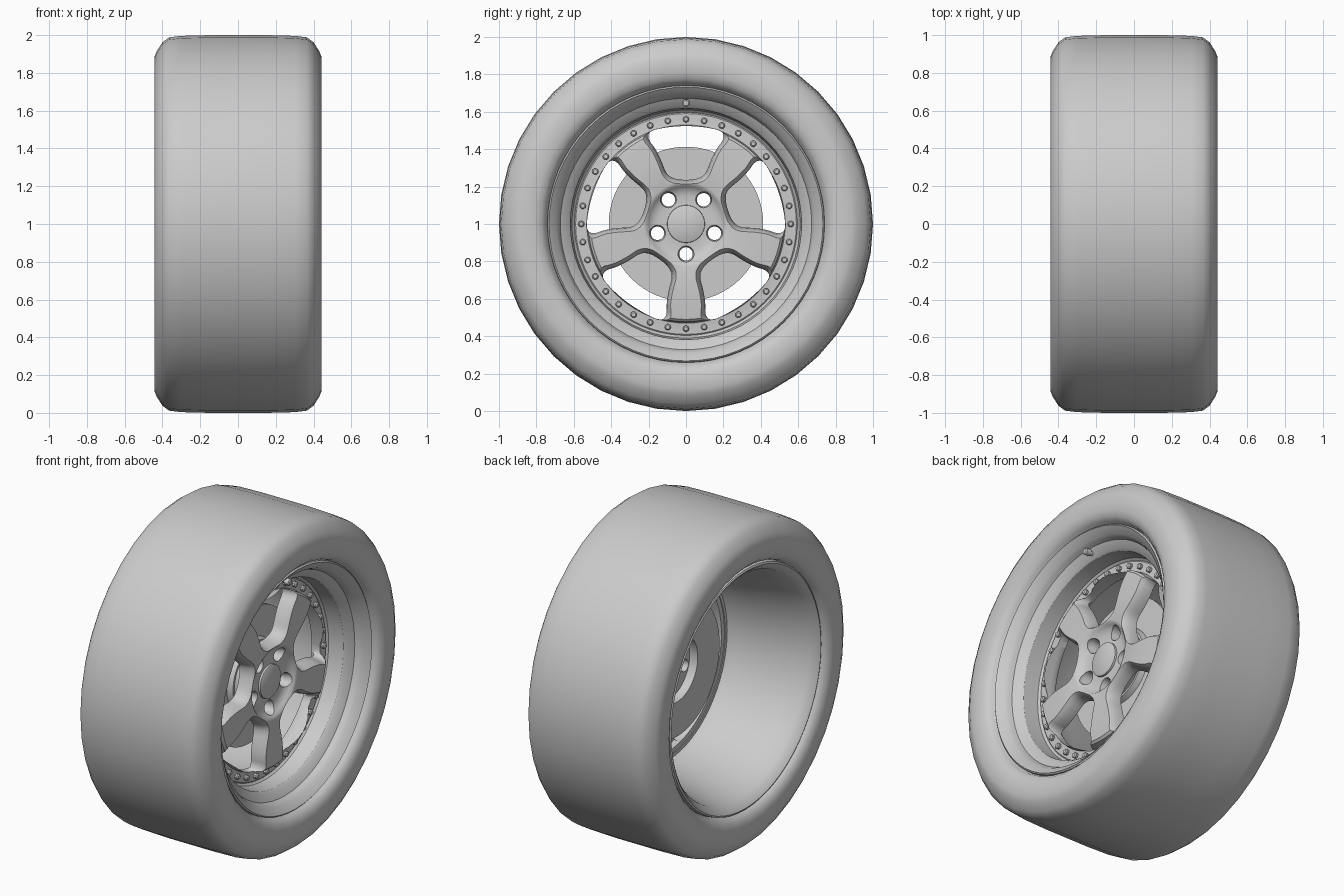
import bpy, bmesh, math
from math import sin, cos, pi, radians

if "Cube" in bpy.data.objects:
    bpy.data.objects.remove(bpy.data.objects["Cube"])

CENTRE = (0, 0, 1)


def make(name, bm, angle=30):
    bmesh.ops.remove_doubles(bm, verts=bm.verts, dist=1e-5)
    bmesh.ops.recalc_face_normals(bm, faces=bm.faces)
    me = bpy.data.meshes.new(name)
    bm.to_mesh(me)
    bm.free()
    ob = bpy.data.objects.new(name, me)
    ob.location = CENTRE
    bpy.context.collection.objects.link(ob)
    if angle:
        smooth(ob, angle)
    return ob


def smooth(ob, angle):
    bpy.ops.object.select_all(action='DESELECT')
    ob.select_set(True)
    bpy.context.view_layer.objects.active = ob
    bpy.ops.object.shade_smooth_by_angle(angle=radians(angle))


def loft(bm, rings, close=False, caps=False):
    loops = [[bm.verts.new(p) for p in ring] for ring in rings]
    n = len(loops[0])
    pairs = list(zip(loops, loops[1:])) + ([(loops[-1], loops[0])] if close else [])
    for a, b in pairs:
        for i in range(n):
            j = (i + 1) % n
            bm.faces.new((a[i], a[j], b[j], b[i]))
    if caps:
        bm.faces.new(loops[0])
        bm.faces.new(loops[-1])


def circle(x, r, n, cy=0.0, cz=0.0):
    return [(x, cy + r * cos(2 * pi * i / n), cz + r * sin(2 * pi * i / n)) for i in range(n)]


def revolve(name, profile, n, angle=30):
    """Spin an (x, radius) profile around the x axis."""
    bm = bmesh.new()
    axis = profile[0][1] == 0
    prof = [(x, max(r, 1e-7)) for x, r in profile]
    loft(bm, [circle(x, r, n) for x, r in prof], close=not axis)
    return make(name, bm, angle)


# Tyre: mirrored half profile, hollow inside
outer = [(0.35, 0.715), (0.375, 0.742), (0.405, 0.752), (0.428, 0.775), (0.44, 0.81),
         (0.442, 0.885), (0.43, 0.915), (0.40, 0.962), (0.365, 0.988), (0.30, 0.996), (0.15, 1.0)]
tyre = outer + [(-x, r) for x, r in reversed(outer)]
revolve("tire", tyre, 40, 50)

# Rim: stepped front lip, drop centre and tapered rear barrel
rim = [(0.37, 0.742), (0.393, 0.74), (0.40, 0.732), (0.392, 0.724), (0.365, 0.69), (0.345, 0.68),
       (0.325, 0.672), (0.30, 0.63), (0.285, 0.618), (0.19, 0.61), (0.17, 0.59),
       (0.17, 0.56), (0.125, 0.56), (0.125, 0.58), (0.10, 0.592), (-0.05, 0.615),
       (-0.25, 0.66), (-0.36, 0.685), (-0.38, 0.70), (-0.40, 0.715), (-0.41, 0.728),
       (-0.405, 0.738), (-0.38, 0.742), (-0.365, 0.71), (-0.25, 0.68), (0.0, 0.63),
       (0.2, 0.635), (0.29, 0.68), (0.345, 0.71)]
revolve("rim", rim, 64, 25)

# Wheel centre: bolt ring, raised spoke face, bowl-shaped hub recess and cap
face = [(0.226, 0), (0.226, 0.094), (0.222, 0.1), (0.21, 0.101), (0.207, 0.15), (0.215, 0.18),
        (0.23, 0.20), (0.243, 0.211), (0.248, 0.225), (0.248, 0.36), (0.248, 0.48),
        (0.245, 0.51), (0.232, 0.523), (0.187, 0.53), (0.185, 0.54), (0.185, 0.59),
        (0.18, 0.596), (0.13, 0.596), (0.13, 0.53), (0.16, 0.515), (0.16, 0.22),
        (0.115, 0.205), (0.115, 0)]
wheel = revolve("spoke_face", face, 80, 0)

# Cutters: five spoke windows with flared fronts, five lug holes
half = [(0, 0.235), (0.06, 0.24), (0.105, 0.265), (0.132, 0.34), (0.165, 0.405),
        (0.205, 0.455), (0.197, 0.498), (0.1, 0.518), (0, 0.525)]
outline = half + [(-u, v) for u, v in reversed(half[1:-1])]
for _ in range(3):
    pts = []
    for (a, b), (c, d) in zip(outline, outline[1:] + outline[:1]):
        pts += [(.75 * a + .25 * c, .75 * b + .25 * d), (.25 * a + .75 * c, .25 * b + .75 * d)]
    outline = pts


def window(x, k, t):
    ring = []
    for u, v in outline:
        u, v = u * k, 0.39 + (v - 0.39) * (k if v < 0.39 else 1)
        ring.append((x, v * cos(t) - u * sin(t), v * sin(t) + u * cos(t)))
    return ring


bm = bmesh.new()
for i in range(5):
    t = pi / 2 + i * 2 * pi / 5
    loft(bm, [window(0.0, 1, t), window(0.17, 1, t), window(0.21, 1.04, t),
              window(0.235, 1.10, t), window(0.30, 1.38, t)], caps=True)
    s = t + pi / 5
    cy, cz = 0.16 * cos(s), 0.16 * sin(s)
    loft(bm, [circle(0.0, 0.036, 20, cy, cz), circle(0.19, 0.036, 20, cy, cz),
              circle(0.205, 0.043, 20, cy, cz), circle(0.3, 0.043, 20, cy, cz)], caps=True)
cutter = make("window_cutter", bm, 0)
cutter.hide_render = True
mod = wheel.modifiers.new("windows", 'BOOLEAN')
mod.operation = 'DIFFERENCE'
mod.solver = 'EXACT'
mod.object = cutter
bpy.context.view_layer.objects.active = wheel
bpy.ops.object.modifier_apply(modifier=mod.name)
bpy.data.objects.remove(cutter)
smooth(wheel, 35)

# Brake disc behind the spokes
revolve("brake_disc", [(0.06, 0.2), (0.06, 0.413), (0.085, 0.413), (0.085, 0.23), (0.12, 0.22), (0.12, 0.2)], 64)

# Ring of small rim bolts
bm = bmesh.new()
for i in range(36):
    a = pi / 2 + i * 2 * pi / 36
    cy, cz = 0.56 * cos(a), 0.56 * sin(a)
    loft(bm, [circle(0.18, 0.017, 10, cy, cz), circle(0.20, 0.017, 10, cy, cz),
              circle(0.206, 0.011, 10, cy, cz)], caps=True)
make("rim_bolts", bm)

# Valve stem at the top of the lip
bm = bmesh.new()
loft(bm, [circle(0.28, 0.014, 14, 0, 0.65), circle(0.325, 0.014, 14, 0, 0.648),
          circle(0.325, 0.02, 14, 0, 0.648), circle(0.355, 0.02, 14, 0, 0.646),
          circle(0.36, 0.014, 14, 0, 0.646)], caps=True)
make("valve_stem", bm)
